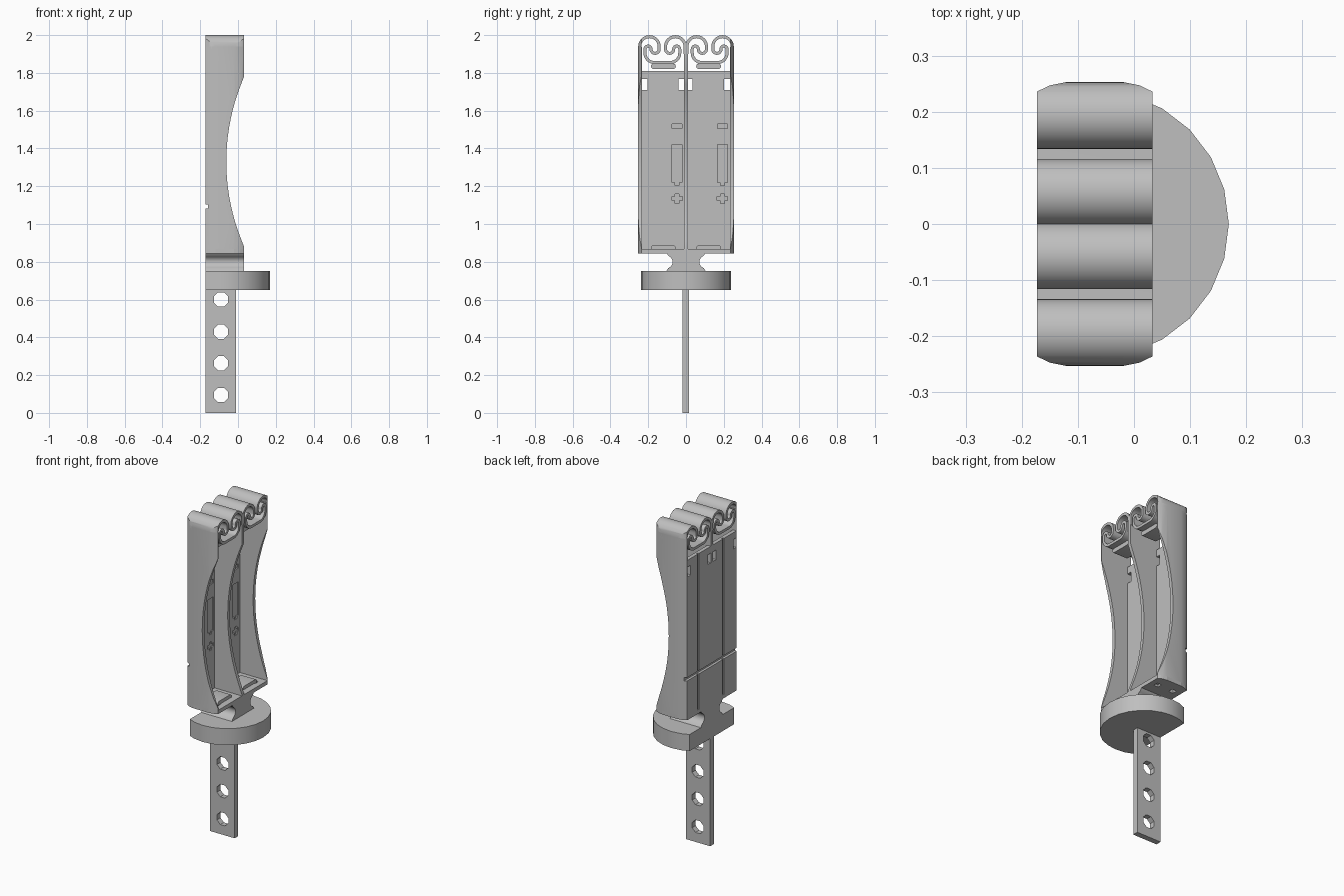
import bpy, bmesh
from math import sin, cos, pi, radians, atan2, sqrt
from mathutils import Vector

if "Cube" in bpy.data.objects:
    bpy.data.objects.remove(bpy.data.objects["Cube"])

grey = bpy.data.materials.new("plain grey")
grey.use_nodes = True
colour = (0.52, 0.52, 0.52, 1)
grey.diffuse_color = colour
grey.node_tree.nodes["Principled BSDF"].inputs["Base Color"].default_value = colour

BACK, FRONT = -0.173, 0.033      # depth range of the holder
FLOOR, TOP = 0.845, 1.94         # height range of the walls
HALF = 0.125                     # centre of each compartment


def prism(name, pts, axis, a, b):
    """Extrude a flat outline along an axis from a to b."""
    place = {"x": lambda p, t: (t, p[0], p[1]),
             "y": lambda p, t: (p[0], t, p[1]),
             "z": lambda p, t: (p[0], p[1], t)}[axis]
    bm = bmesh.new()
    low = [bm.verts.new(place(p, a)) for p in pts]
    high = [bm.verts.new(place(p, b)) for p in pts]
    bm.faces.new(low)
    bm.faces.new(high)
    n = len(pts)
    for i in range(n):
        j = (i + 1) % n
        bm.faces.new((low[i], low[j], high[j], high[i]))
    bmesh.ops.recalc_face_normals(bm, faces=bm.faces)
    mesh = bpy.data.meshes.new(name)
    bm.to_mesh(mesh)
    bm.free()
    ob = bpy.data.objects.new(name, mesh)
    bpy.context.collection.objects.link(ob)
    mesh.materials.append(grey)
    return ob


def box(name, x, y, z):
    return prism(name, [(x[0], y[0]), (x[1], y[0]), (x[1], y[1]), (x[0], y[1])], "z", *z)


def arc(cx, cy, r, start, end, steps=12):
    angles = [radians(start + (end - start) * i / steps) for i in range(steps + 1)]
    return [(cx + r * cos(t), cy + r * sin(t)) for t in angles]


def combine(ob, tool, operation="DIFFERENCE"):
    """Apply a boolean and discard the tool."""
    mod = ob.modifiers.new("cut", "BOOLEAN")
    mod.operation, mod.solver, mod.object = operation, "EXACT", tool
    bpy.context.view_layer.objects.active = ob
    bpy.ops.object.modifier_apply(modifier=mod.name)
    bpy.data.objects.remove(tool)


def smooth(ob):
    bpy.ops.object.select_all(action="DESELECT")
    ob.select_set(True)
    bpy.context.view_layer.objects.active = ob
    bpy.ops.object.shade_smooth_by_angle(angle=radians(30))


def round_corners(ob):
    """Trim a part to the plan with softened outer corners."""
    side = [(BACK, 0.236), (-0.15, 0.247), (-0.12, 0.253), (-0.02, 0.253),
            (0.01, 0.247), (FRONT, 0.236)]
    plan = side + [(x, -y) for x, y in reversed(side)]
    combine(ob, prism("plan_trim", plan, "z", 0.5, 2.2), "INTERSECT")


def cable_notch(ob):
    combine(ob, box("notch", (-0.2, -0.158), (-0.4, 0.4), (1.082, 1.102)))


# Mounting tongue with bolt holes
tongue = box("mounting_tongue", (BACK, -0.01), (-0.018, 0.016), (0, 0.66))
for z in (0.095, 0.263, 0.43, 0.6):
    combine(tongue, prism("bolt_hole", arc(-0.09, z, 0.041, 22.5, 337.5, 7), "y", -0.1, 0.1))

# Round base, flat at the back
base = prism("round_base", arc(-0.069, 0, 0.238, 0, 345, 23), "z", 0.65, 0.75)
combine(base, box("base_trim", (-0.5, BACK), (-0.5, 0.5), (0.5, 0.9)))
smooth(base)

# Waisted neck
neck_side = [(0.105, 0.75)] + arc(0.105, 0.799, 0.034, 250, 110, 8) + [(0.105, 0.85)]
neck = prism("neck", neck_side + [(-y, z) for y, z in reversed(neck_side)], "x", BACK, FRONT)
smooth(neck)

# Floor with square drain holes
floor = box("floor", (BACK, FRONT), (-0.26, 0.26), (FLOOR, 0.868))
for s in (-1, 1):
    for x in (-0.12, -0.015):
        combine(floor, box("drain", (x - 0.015, x + 0.015),
                           (s * 0.18 - 0.015, s * 0.18 + 0.015), (0.8, 0.9)))
round_corners(floor)

# Side walls and divider with a scooped front edge
half_chord = atan2(0.45, 1.009)
scoop = [(1.051 - 1.113 * cos(t), 1.33 + 1.113 * sin(t))
         for t in [half_chord * (i / 10 - 1) for i in range(21)]]
wall_side = ([(BACK, FLOOR), (FRONT, FLOOR)] + [(min(x, FRONT), z) for x, z in scoop]
             + [(FRONT, TOP), (BACK, TOP)])
for name, y0, y1 in (("right_wall", -0.26, -0.233), ("left_wall", 0.233, 0.26),
                     ("divider", -0.01, 0.01)):
    wall = prism(name, wall_side, "y", y0, y1)
    round_corners(wall)
    cable_notch(wall)
    smooth(wall)

# Back panel with windows, grooves and shallow recesses
PANEL = -0.15
panel = box("back_panel", (BACK, PANEL), (-0.236, 0.236), (0.85, 1.81))
for y in (-0.22, -0.025, 0.02, 0.217):
    combine(panel, box("window", (-0.3, 0), (y - 0.015, y + 0.015), (1.71, 1.768)))
for offset in (0, 0.24):
    y = offset - 0.047
    recesses = [(0.027, 1.505, 1.53), (0.027, 1.22, 1.422), (0.01, 1.205, 1.225),
                (0.01, 1.108, 1.16), (0.028, 1.124, 1.145)]
    for w, z0, z1 in recesses:
        combine(panel, box("recess", (PANEL - 0.008, 0), (y - w, y + w), (z0, z1)))
    g = offset - 0.11
    combine(panel, box("groove", (-0.3, BACK + 0.008), (g - 0.007, g + 0.007), (0.8, 1.9)))
cable_notch(panel)

# Scrolled spring strap: path of one lobe, mirrored, then thickened
lobe = ([(0.12, 1.9)] + arc(0.0685, TOP, 0.0515, 0, 180, 20)
        + arc(0.0385, 1.925, 0.0215, 180, 360) + arc(0.076, 1.926, 0.016, 180, 0)
        + arc(0.042, 1.905, 0.05, 0, -90))
path = [Vector(p) for p in lobe + [(-u, z) for u, z in reversed(lobe)]]
left, right = [], []
for i, p in enumerate(path):
    d = (path[min(i + 1, len(path) - 1)] - path[max(i - 1, 0)]).normalized()
    n = Vector((-d.y, d.x)) * 0.008
    left.append(p + n)
    right.append(p - n)
strap = left + right[::-1]


def capsule(y, z, half_width, r):
    return arc(y + half_width - r, z, r, -90, 90, 8) + arc(y - half_width + r, z, r, 90, 270, 8)


for side, s in (("right", -1), ("left", 1)):
    spring = prism(side + "_spring_scroll", [(s * HALF + u, z) for u, z in strap],
                   "x", BACK, FRONT)
    round_corners(spring)
    smooth(spring)
    # Gripping pads above and below
    for name, z, r in (("upper_pad", 1.835, 0.014), ("lower_pad", 0.873, 0.015)):
        smooth(prism(side + "_" + name, capsule(s * 0.12, z, 0.066, r), "x", -0.1, -0.005))
